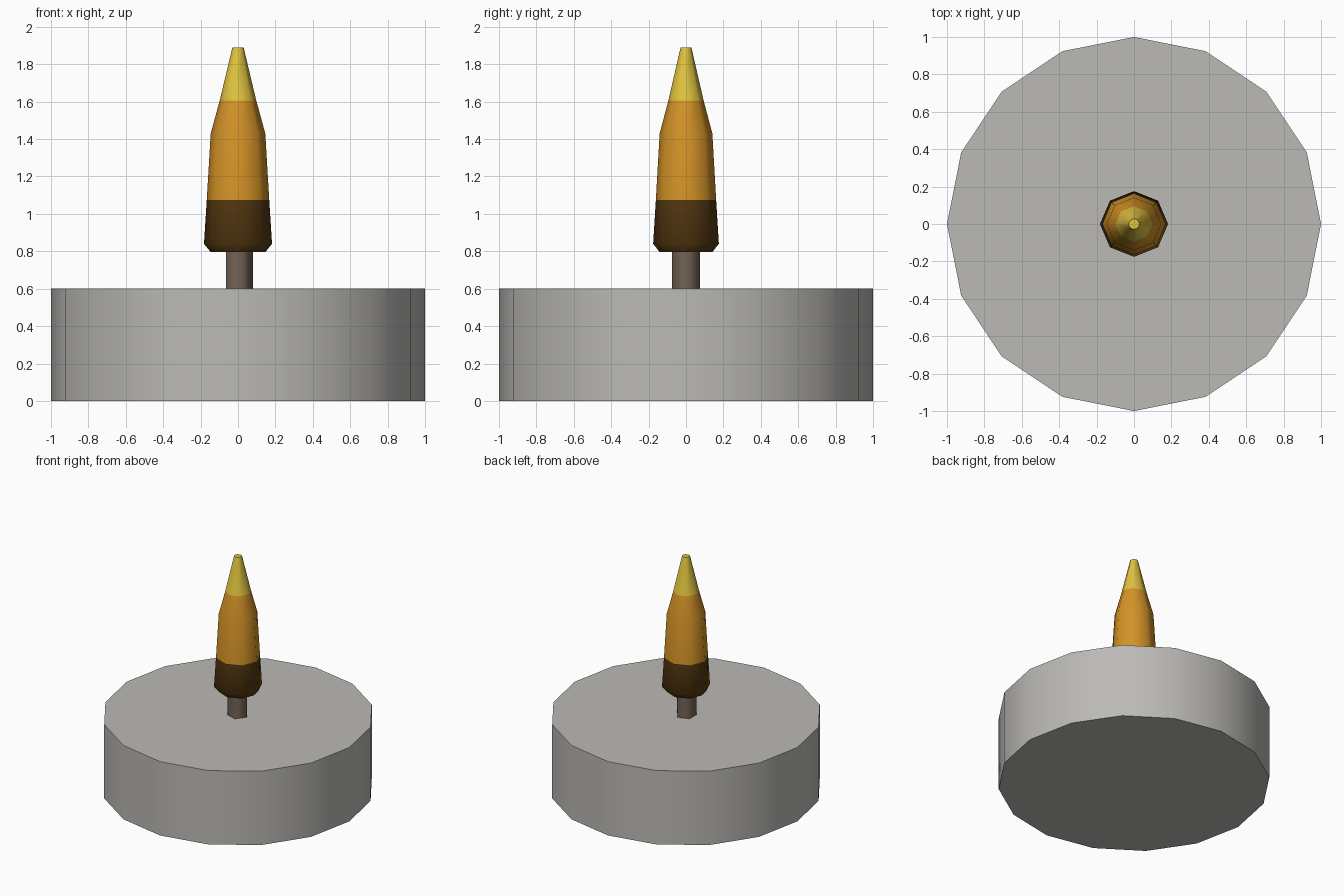
import bpy, math

if "Cube" in bpy.data.objects:
    bpy.data.objects.remove(bpy.data.objects["Cube"])


def material(name, rgb):
    m = bpy.data.materials.new(name)
    m.diffuse_color = (*rgb, 1)
    m.use_nodes = True
    m.node_tree.nodes["Principled BSDF"].inputs["Base Color"].default_value = m.diffuse_color
    return m


def lathe(name, sides, profile, mats, bands=None, y_scale=1.0):
    """Spin (radius, z) rings into a capped solid; bands = material per ring strip."""
    verts, faces = [], []
    for r, z in profile:
        for i in range(sides):
            a = 2 * math.pi * i / sides
            verts.append((r * math.cos(a), r * math.sin(a) * y_scale, z))
    strips = len(profile) - 1
    bands = bands or [0] * strips
    for s in range(strips):
        for i in range(sides):
            j = (i + 1) % sides
            a, b = s * sides, (s + 1) * sides
            faces.append((a + i, a + j, b + j, b + i))
    faces.append(tuple(reversed(range(sides))))
    faces.append(tuple(range(strips * sides, (strips + 1) * sides)))
    mesh = bpy.data.meshes.new(name)
    mesh.from_pydata(verts, [], faces)
    for m in mats:
        mesh.materials.append(m)
    # smooth sides, flat caps
    for p in mesh.polygons:
        s = p.index // sides
        is_side = p.index < strips * sides
        p.use_smooth = is_side
        p.material_index = bands[s] if is_side else (bands[0] if p.normal.z < 0 else bands[-1])
    ob = bpy.data.objects.new(name, mesh)
    bpy.context.collection.objects.link(ob)
    return ob


wax = material("grey wax", (0.50, 0.49, 0.465))
wick = material("wick brown", (0.17, 0.125, 0.09))
dark = material("flame dark brown", (0.085, 0.038, 0.005))
orange = material("flame orange", (0.66, 0.29, 0.02))
yellow = material("flame yellow", (0.74, 0.54, 0.05))

# Candle body
lathe("candle_body", 16, [(1, 0), (1, 0.6)], [wax])

# Five-sided wick, ending just inside the flame
lathe("wick", 5, [(0.079, 0.59), (0.079, 0.81)], [wick])

# Flame in three colour bands
lathe("flame", 8,
      [(0.145, 0.795), (0.182, 0.84), (0.167, 1.075), (0.146, 1.43), (0.098, 1.605), (0.03, 1.89)],
      [dark, orange, yellow], [0, 0, 1, 1, 2], y_scale=0.965)
